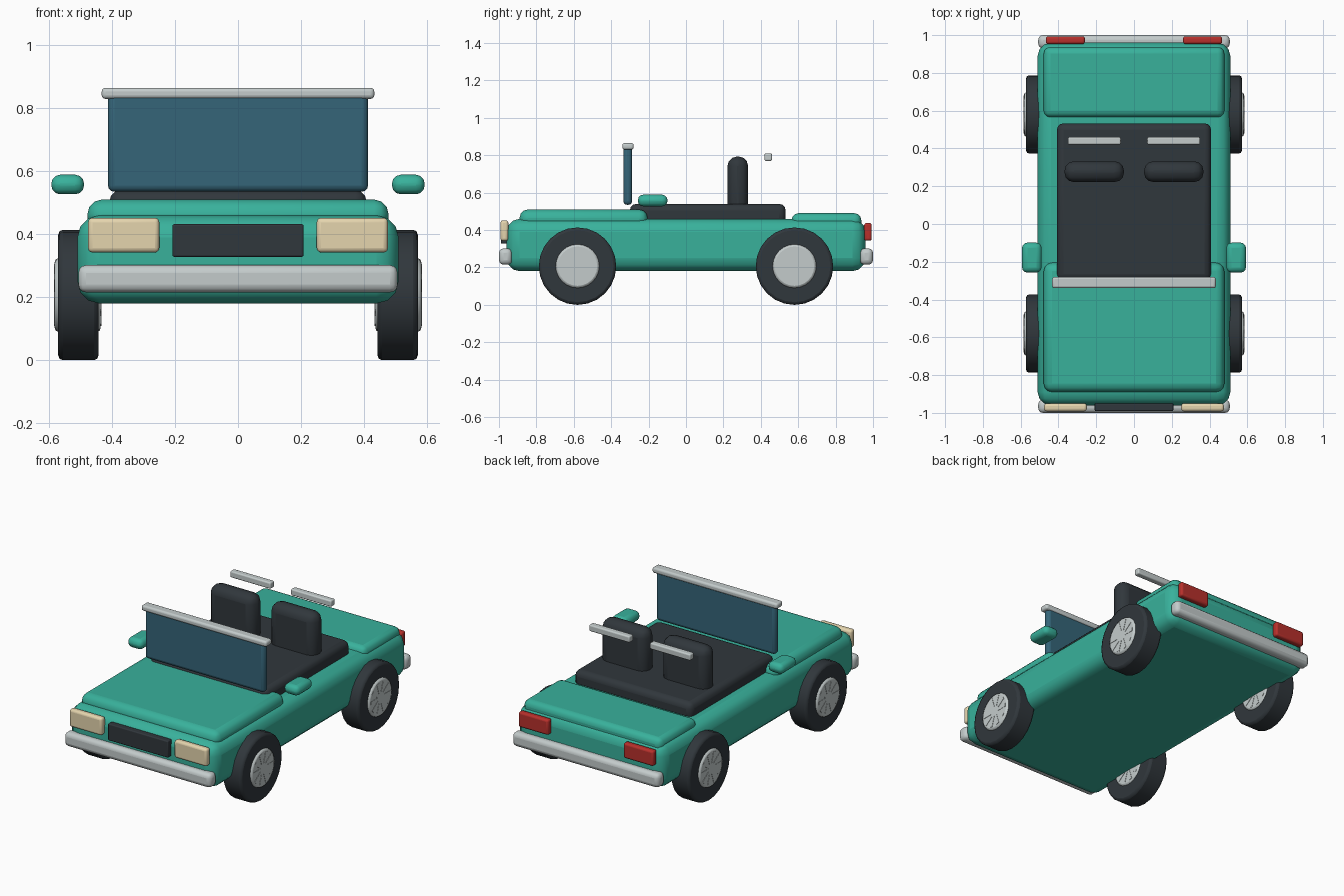
import bpy, math

if "Cube" in bpy.data.objects:
    bpy.data.objects.remove(bpy.data.objects["Cube"])

def mat(name, rgb):
    m = bpy.data.materials.new(name)
    m.diffuse_color = (*rgb, 1)
    m.use_nodes = True
    m.node_tree.nodes["Principled BSDF"].inputs["Base Color"].default_value = m.diffuse_color
    return m

GREEN = mat("green_paint", (0.04, 0.44, 0.33))
DARK = mat("dark_trim", (0.03, 0.038, 0.045))
GLASS = mat("blue_glass", (0.035, 0.13, 0.19))
CREAM = mat("cream_lamp", (0.78, 0.66, 0.42))
RED = mat("red_lamp", (0.48, 0.03, 0.025))
CHROME = mat("pale_metal", (0.55, 0.6, 0.6))

def finish(o, name, m, bevel, seg=3):
    o.name = name
    o.data.materials.append(m)
    if bevel:
        b = o.modifiers.new("bevel", 'BEVEL')
        b.width, b.segments, b.limit_method = bevel, seg, 'ANGLE'
    bpy.ops.object.shade_smooth_by_angle(angle=math.radians(35))
    return o

def box(name, x, y, z, m, bevel):
    """Bevelled box from (min, max) ranges."""
    bpy.ops.mesh.primitive_cube_add(size=1, location=[sum(r) / 2 for r in (x, y, z)])
    o = bpy.context.object
    o.scale = [r[1] - r[0] for r in (x, y, z)]
    bpy.ops.object.transform_apply(location=False, rotation=False, scale=True)
    return finish(o, name, m, bevel)

def pair(name, x, y, z, m, bevel):
    box("right_" + name, x, y, z, m, bevel)
    box("left_" + name, (-x[1], -x[0]), y, z, m, bevel)

def disc(name, x, y, z, r, w, m, bevel, n=24):
    bpy.ops.mesh.primitive_cylinder_add(vertices=n, radius=r, depth=w, location=(x, y, z),
                                        rotation=(0, math.pi / 2, 0))
    return finish(bpy.context.object, name, m, bevel, 2)

# body shell, hood, trunk lid, cockpit tub
box("body", (-.51, .51), (-.96, .96), (.18, .46), GREEN, .07)
box("hood", (-.478, .478), (-.89, -.205), (.41, .51), GREEN, .045)
box("trunk_lid", (-.478, .478), (.565, .937), (.40, .49), GREEN, .035)
box("cockpit", (-.408, .408), (-.30, .533), (.43, .54), DARK, .035)

# windshield and its top rail
box("windshield", (-.413, .413), (-.335, -.288), (.535, .85), GLASS, .02)
box("windshield_rail", (-.433, .433), (-.34, -.28), (.83, .865), CHROME, .012)

# seats, headrest bars, mirrors
pair("seat", (.053, .368), (.222, .332), (.45, .793), DARK, .05)
pair("headrest_bar", (.07, .35), (.42, .46), (.77, .81), CHROME, .008)
pair("mirror", (.489, .593), (-.257, -.099), (.527, .589), GREEN, .028)

# bumpers, lamps, grille
for name, s in (("front_bumper", -1), ("rear_bumper", 1)):
    box(name, (-.507, .507), sorted((s * .93, s)), (.215, .302), CHROME, .025)
pair("headlight", (.25, .476), (-.992, -.95), (.342, .452), CREAM, .014)
pair("taillight", (.26, .467), (.953, .993), (.343, .438), RED, .012)
box("grille", (-.208, .208), (-.99, -.95), (.328, .432), DARK, .006)

# wheels: tyre, hub and thin spokes crossing the hub face
for side, sx in (("right", 1), ("left", -1)):
    for end, y in (("front", -.58), ("rear", .58)):
        n = f"{side}_{end}_"
        disc(n + "tyre", sx * .507, y, .207, .207, .128, DARK, .015)
        disc(n + "hub", sx * .509, y, .207, .117, .146, CHROME, .012)
        for i in range(5):
            o = box(n + "spoke", (sx * .509 - .075, sx * .509 + .075), (y - .1, y + .1),
                    (.197, .217), CHROME, 0)
            o.rotation_euler.x = i * math.pi / 5
